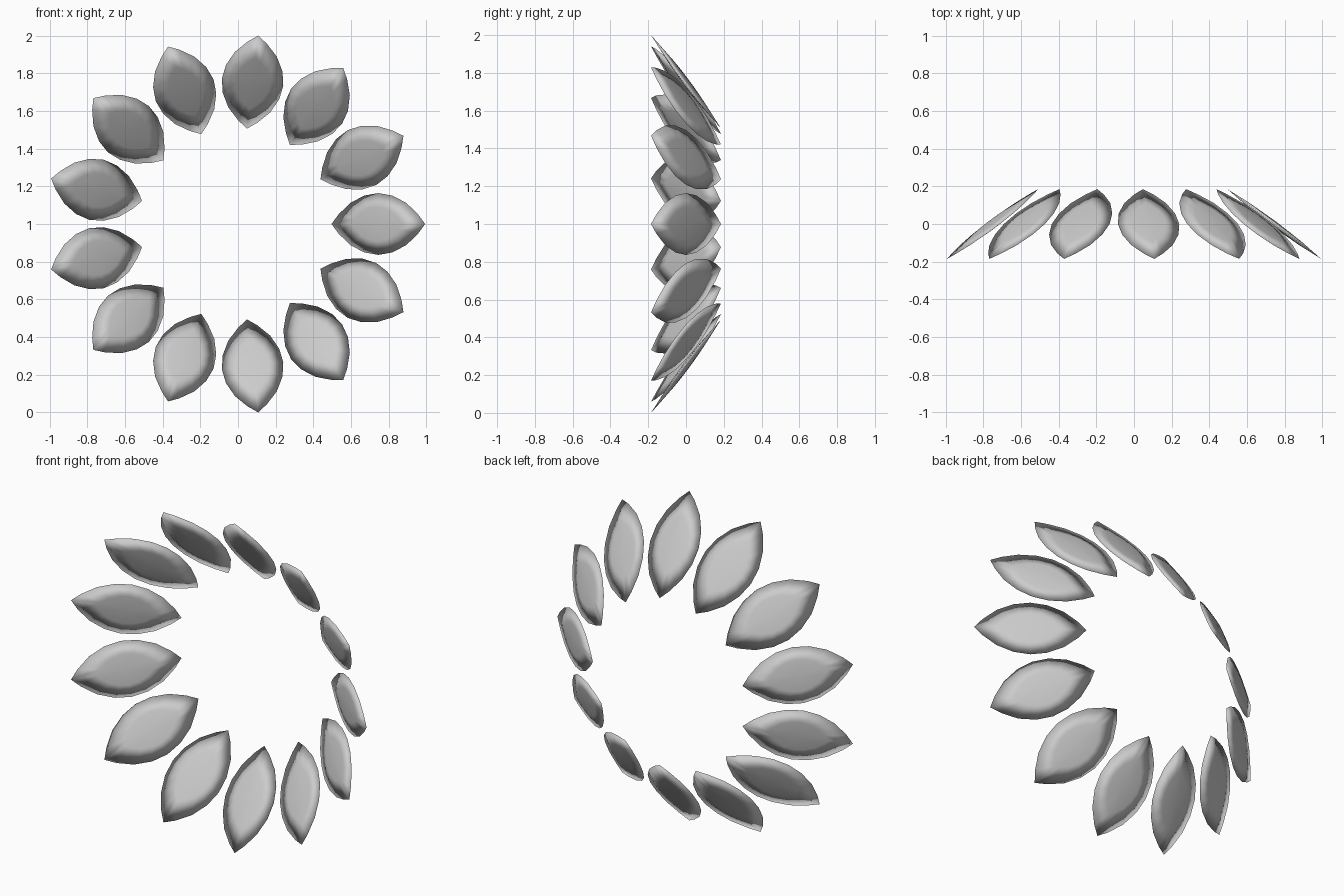
import bpy, bmesh
from math import cos, sin, pi
from mathutils import Vector

if "Cube" in bpy.data.objects:
    bpy.data.objects.remove(bpy.data.objects["Cube"])

COUNT, CX, CZ = 13, -0.014, 1.0
INNER, OUTER, DEPTH = 0.51, 1.007, 0.185   # ring radii and half depth
HALF_W, BULGE = 0.164, 0.016

# Half outline of a petal: (position along length, width factor)
SIDE = [(-0.85, 0.31), (-0.6, 0.68), (-0.3, 0.92), (0, 1.0),
        (0.3, 0.92), (0.6, 0.68), (0.85, 0.31)]
OUTLINE = [(-1, 0)] + SIDE + [(1, 0)] + [(t, -w) for t, w in reversed(SIDE)]


def make_petal(i):
    a = 2 * pi * i / COUNT
    radial = Vector((cos(a), 0, sin(a)))
    across = Vector((-sin(a), 0, cos(a)))
    along = radial * (OUTER - INNER) / 2 + Vector((0, -DEPTH, 0))
    normal = along.cross(across).normalized()
    centre = Vector((CX, 0, CZ)) + radial * (OUTER + INNER) / 2

    # Thin lens: pointed rim with a shallow inset ring on either side
    bm = bmesh.new()
    rim = [bm.verts.new(centre + along * t + across * HALF_W * w) for t, w in OUTLINE]
    n = len(rim)
    for s in (1, -1):
        ring = [bm.verts.new(centre + (along * t + across * HALF_W * w) * 0.55
                             + normal * s * BULGE * 0.7) for t, w in OUTLINE]
        tip = bm.verts.new(centre + normal * s * BULGE)
        for k in range(n):
            j = (k + 1) % n
            bm.faces.new((rim[k], rim[j], ring[j], ring[k]))
            bm.faces.new((ring[k], ring[j], tip))
    bmesh.ops.recalc_face_normals(bm, faces=bm.faces)
    for f in bm.faces:
        f.smooth = True
    mesh = bpy.data.meshes.new("petal")
    bm.to_mesh(mesh)
    bm.free()
    ob = bpy.data.objects.new(f"petal_{i + 1}", mesh)
    bpy.context.collection.objects.link(ob)


# Ring of tilted petals
for i in range(COUNT):
    make_petal(i)
